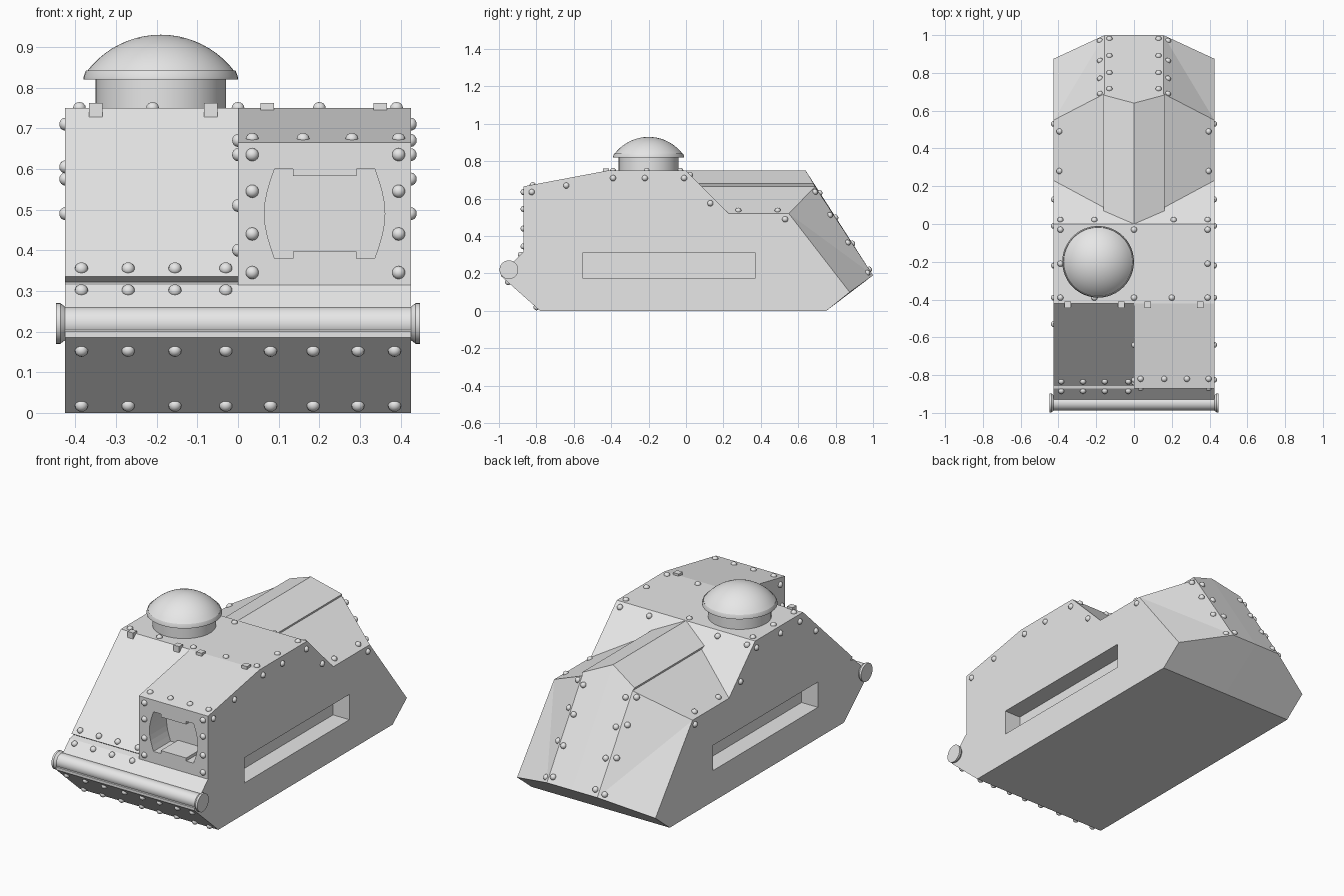
import bpy, bmesh, math
from mathutils import Matrix, Vector

cube = bpy.data.objects.get("Cube")
if cube:
    bpy.data.objects.remove(cube, do_unlink=True)

GREY = (0.8, 0.8, 0.8, 1)
steel = bpy.data.materials.new("plain_grey_steel")
steel.use_nodes = True
steel.diffuse_color = GREY
steel.node_tree.nodes["Principled BSDF"].inputs["Base Color"].default_value = GREY

W = 0.425          # half width of the hull


def make(name, bm, smooth=False):
    bmesh.ops.recalc_face_normals(bm, faces=bm.faces)
    mesh = bpy.data.meshes.new(name)
    bm.to_mesh(mesh)
    bm.free()
    mesh.materials.append(steel)
    ob = bpy.data.objects.new(name, mesh)
    bpy.context.collection.objects.link(ob)
    if smooth:
        bpy.ops.object.select_all(action='DESELECT')
        ob.select_set(True)
        bpy.context.view_layer.objects.active = ob
        bpy.ops.object.shade_smooth_by_angle(angle=math.radians(35))
    return ob


def prism(name, points, push):
    """Extrude a closed outline of 3D points along a vector."""
    bm = bmesh.new()
    face = bm.faces.new([bm.verts.new(p) for p in points])
    out = bmesh.ops.extrude_face_region(bm, geom=[face])["geom"]
    bmesh.ops.translate(bm, vec=push, verts=[v for v in out if isinstance(v, bmesh.types.BMVert)])
    return make(name, bm)


def box(name, center, size):
    bm = bmesh.new()
    bmesh.ops.create_cube(bm, size=1, matrix=Matrix.Translation(center) @ Matrix.Diagonal((*size, 1)))
    return make(name, bm)


def lathe(name, profile, matrix, steps=48):
    """Turn a (radius, height) profile round the local z axis."""
    bm = bmesh.new()
    verts = [bm.verts.new((r, 0, z)) for r, z in profile]
    edges = [bm.edges.new(pair) for pair in zip(verts, verts[1:])]
    bmesh.ops.spin(bm, geom=verts + edges, cent=(0, 0, 0), axis=(0, 0, 1),
                   angle=math.tau, steps=steps, use_duplicate=False)
    bmesh.ops.remove_doubles(bm, verts=bm.verts, dist=0.0005)
    bm.transform(matrix)
    return make(name, bm, True)


def cut(ob, cutter):
    cutter.hide_render = True
    mod = ob.modifiers.new("cut", 'BOOLEAN')
    mod.operation, mod.solver, mod.object = 'DIFFERENCE', 'EXACT', cutter
    bpy.context.view_layer.objects.active = ob
    bpy.ops.object.modifier_apply(modifier=mod.name)


def bolts(name, points, normal):
    bm = bmesh.new()
    turn = Vector(normal).to_track_quat('Z', 'Y').to_matrix().to_4x4()
    for p in points:
        bmesh.ops.create_uvsphere(bm, u_segments=14, v_segments=8, radius=0.016,
                                  matrix=Matrix.Translation(p) @ turn @ Matrix.Diagonal((1, 1, 0.9, 1)))
    make(name, bm, True)


# Front hull: sloped plate on one half, visor box on the other
nose = [(-0.78, 0), (-0.988, 0.185), (-0.988, 0.2), (-0.87, 0.315)]
roof = [(-0.42, 0.75), (0, 0.75), (0.23, 0.52), (0.23, 0)]
groove = [(-0.835, 0.322), (-0.855, 0.335)]
right_hull = prism("right_hull", [(-W, y, z) for y, z in nose + groove + roof], (W, 0, 0))
left_hull = prism("left_hull", [(0, y, z) for y, z in nose + [(-0.87, 0.665)] + roof], (W, 0, 0))

# Rear hull: gabled deck and faceted tail, mirrored
pts = [(0, 0, 0.75), (0, 0.64, 0.75), (0, 1, 0.19), (0, 0.75, 0), (0, 0.23, 0),
       (0.155, 0.69, 0.665), (W, 0.55, 0.52), (W, 0.875, 0.1), (0.155, 1, 0.19),
       (W, 0.75, 0), (W, 0.23, 0), (W, 0.23, 0.52), (0.155, 0.085, 0.665),
       (0.162, 0.07, 0.68), (0.162, 0.683, 0.68)]
faces = [(0, 13, 14, 1), (13, 12, 5, 14), (12, 11, 6, 5), (1, 14, 5, 8, 2), (5, 6, 8), (6, 7, 8),
         (2, 8, 7, 9, 3), (11, 10, 9, 7, 6), (3, 9, 10, 4), (0, 4, 10, 11, 12, 13)]
bm = bmesh.new()
vs = [bm.verts.new(p) for p in pts]
for f in faces:
    bm.faces.new([vs[i] for i in f])
bmesh.ops.mirror(bm, geom=bm.verts[:] + bm.edges[:] + bm.faces[:], axis='X', merge_dist=0.001)
rear_hull = make("rear_hull", bm)

# Long side recesses
for side, front in ((1, left_hull), (-1, right_hull)):
    cutter = box("recess_cutter", (side * W, -0.09, 0.242), (0.2, 0.92, 0.14))
    cut(front, cutter)
    cut(rear_hull, cutter)
    bpy.data.objects.remove(cutter, do_unlink=True)

# Visor opening with bowed sides and notched top and bottom
cx, cz = 0.213, 0.49
half = [(0.123 + 0.025 * math.cos(t * math.pi / 8), 0.11 * t / 4) for t in range(-4, 5)]
half = [(0.078, -0.093), (0.078, -0.11)] + half + [(0.078, 0.11), (0.078, 0.093)]
outline = half + [(-x, -z) for x, z in half]
cutter = prism("visor_cutter", [(cx + x, -0.95, cz + z) for x, z in outline], (0, 0.23, 0))
cut(left_hull, cutter)
bpy.data.objects.remove(cutter, do_unlink=True)

# Domed cupola
R, rim = 0.228, 0.182
top = math.asin(rim / R)
cap = [(R * math.sin(top * k / 10), 0.93 - R + R * math.cos(top * k / 10)) for k in range(10, -1, -1)]
lathe("cupola", [(0.16, 0.74), (0.16, 0.82), (0.19, 0.82), (0.19, 0.826), (0.184, 0.842)] + cap,
      Matrix.Translation((-0.19, -0.2, 0)))

# Front roller with flared ends
end = [(0, 0.448), (0.05, 0.448), (0.05, 0.437), (0.041, 0.425)]
lathe("front_roller", end + [(r, -z) for r, z in reversed(end)],
      Matrix.Translation((0, -0.947, 0.22)) @ Matrix.Rotation(math.pi / 2, 4, 'Y'), 32)

# Hinges on the front roof edge
for i, x in enumerate((-0.35, -0.067, 0.072, 0.35)):
    box(f"hinge_{i + 1}", (x, -0.428, 0.745), (0.034, 0.034, 0.034))

# Rivets on the roof and the slopes next to it
bolts("roof_bolts", [(x, y, 0.75) for y, xs in ((-0.03, (-0.39, 0, 0.39)), (-0.21, (-0.39, 0.39)),
      (-0.39, (-0.39, -0.21, 0, 0.2, 0.39))) for x in xs], (0, 0, 1))
bolts("deck_front_bolts", [(x, 0.022, 0.728) for x in (-0.39, -0.21, 0.21, 0.39)], (0, 1, 1))
bolts("visor_top_bolts", [(x, -0.82, 0.674) for x in (0.035, 0.16, 0.28, 0.395)], (0, -0.19, 1))

# Rivets on the front plates
bolts("visor_front_bolts", [(x, -0.87, z) for x in (0.035, 0.395)
                            for z in (0.635, 0.545, 0.44, 0.345)], (0, -1, 0))
row = (-0.385, -0.27, -0.155, -0.03)
bolts("slope_bolts", [(x, -0.834, 0.355) for x in row], (0, -1, 1))
bolts("nose_top_bolts", [(x, -0.884, 0.301) for x in row], (0, -1, 1))
bolts("nose_lower_bolts", [(x, -0.78 - z * 1.124, z) for x in row + (0.08, 0.185, 0.295, 0.385)
                           for z in (0.018, 0.153)], (0, -0.67, -0.75))

# Rivets on the sides and the inner visor wall
shared = [(-0.39, 0.71), (-0.22, 0.71), (-0.01, 0.71), (0.13, 0.575), (0.53, 0.49)]
visor = [(-0.64, 0.67), (-0.825, 0.635)]
bolts("left_side_bolts", [(W, y, z) for y, z in shared + visor], (1, 0, 0))
bolts("right_side_bolts", [(-W, y, z) for y, z in shared + [(-0.53, 0.605)]], (-1, 0, 0))
bolts("visor_wall_bolts", [(0, y, z) for y, z in visor + [(-0.84, 0.51), (-0.84, 0.4)]], (-1, 0, 0))

# Rivets on the deck and tail, both sides
for s, word in ((1, "left"), (-1, "right")):
    bolts(f"{word}_deck_bolts", [(s * 0.395, y, 0.537) for y in (0.28, 0.49)], (s * 0.5, 0, 0.87))
    bolts(f"{word}_tail_bolts", [(s * 0.13, y, 0.19 + (1 - y) * 1.548)
                                 for y in (0.98, 0.89, 0.8, 0.715)], (0, 0.84, 0.54))
    bolts(f"{word}_facet_bolts", [(s * 0.18, y, 0.156 + (1 - y) * 1.548)
                                  for y in (0.97, 0.865, 0.77, 0.69)], (s * 0.59, 0.68, 0.44))
